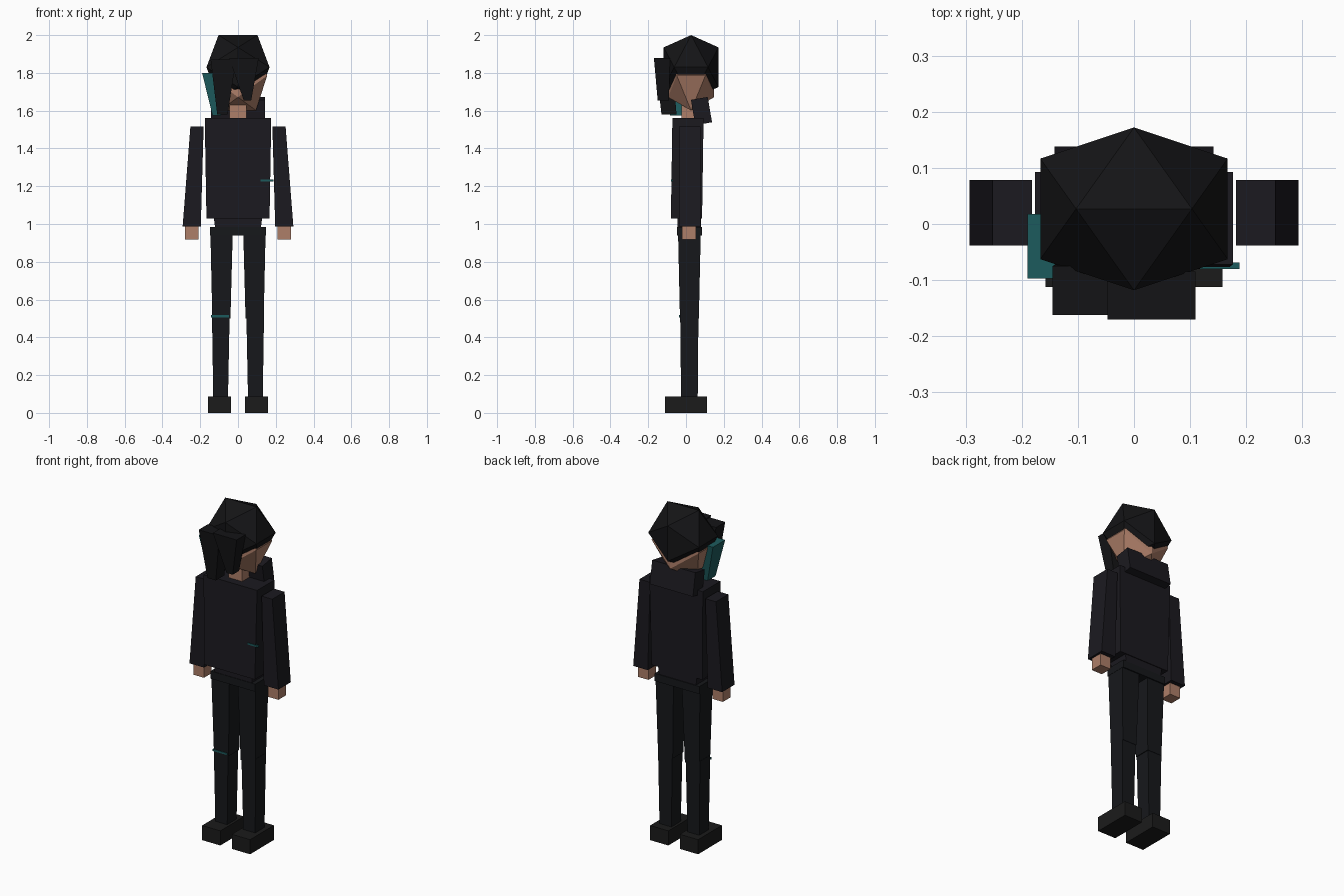
import bpy, bmesh
from mathutils import Vector, Matrix

if "Cube" in bpy.data.objects:
    bpy.data.objects.remove(bpy.data.objects["Cube"])


def mat(name, r, g, b):
    m = bpy.data.materials.new(name)
    m.diffuse_color = (r, g, b, 1)
    m.use_nodes = True
    m.node_tree.nodes["Principled BSDF"].inputs["Base Color"].default_value = m.diffuse_color
    return m


HAIR = mat("hair black", .007, .007, .008)
JACKET = mat("jacket black", .011, .010, .014)
TROUSER = mat("trouser black", .008, .009, .011)
SHOE = mat("shoe black", .011, .011, .011)
SKIN = mat("skin", .42, .21, .14)
TEAL = mat("teal", .012, .105, .11)


def finish(name, bm, material):
    bmesh.ops.recalc_face_normals(bm, faces=bm.faces)
    me = bpy.data.meshes.new(name)
    bm.to_mesh(me)
    bm.free()
    me.materials.append(material)
    ob = bpy.data.objects.new(name, me)
    bpy.context.collection.objects.link(ob)
    return ob


def block(name, z0, z1, bottom, top, material, side=1):
    """Tapered box; bottom and top are (x0, x1, y0, y1), side=-1 mirrors it."""
    bm = bmesh.new()
    rings = []
    for z, (x0, x1, y0, y1) in ((z0, bottom), (z1, top)):
        pts = ((x0, y0), (x1, y0), (x1, y1), (x0, y1))
        rings.append([bm.verts.new((side * x, y, z)) for x, y in pts])
    lo, hi = rings
    bm.faces.new(lo)
    bm.faces.new(hi)
    for i in range(4):
        j = (i + 1) % 4
        bm.faces.new((lo[i], lo[j], hi[j], hi[i]))
    return finish(name, bm, material)


def gem(name, center, half, material):
    """Twenty-sided ball standing on an edge, sized by its half extents."""
    bm = bmesh.new()
    k = 2 / (1 + 5 ** .5)
    for a in (-1, 1):
        for b in (-1, 1):
            for p in ((a * k, 0, b), (0, a, b * k), (a, b * k, 0)):
                bm.verts.new([c + h * v for c, h, v in zip(center, half, p)])
    bmesh.ops.convex_hull(bm, input=bm.verts)
    return finish(name, bm, material)


# Head and hair
gem("head", (0, .027, 1.785), (.154, .122, .184), SKIN)
gem("hair_cap", (0, .027, 1.83), (.167, .145, .17), HAIR)
block("neck", 1.54, 1.66, (-.045, .045, -.025, .06), (-.045, .045, -.025, .06), SKIN)
block("fringe_left", 1.58, 1.87, (-.11, -.055, -.13, -.05), (-.145, -.01, -.162, -.075), HAIR)
block("fringe_right", 1.655, 1.88, (.03, .07, -.15, -.09), (-.047, .11, -.17, -.085), HAIR)
block("teal_lock", 1.575, 1.8, (-.135, -.09, -.085, -.01), (-.19, -.13, -.097, .018), TEAL)

# Torso, collar and hips
block("torso", 1.03, 1.56, (-.167, .167, -.08, .085), (-.176, .176, -.072, .093), JACKET)
block("waist", .97, 1.05, (-.12, .12, -.045, .08), (-.13, .13, -.045, .08), JACKET)
block("hips", .94, .985, (-.147, .147, -.048, .085), (-.147, .147, -.048, .085), TROUSER)
collar = block("collar", -.068, .068, (-.142, .142, -.045, .045), (-.142, .142, -.045, .045), JACKET)
collar.data.transform(Matrix.Translation((0, .082, 1.598)) @ Matrix.Rotation(.17, 4, 'X'))

# Arms, hands, legs and shoes
for side, s in (("left", -1), ("right", 1)):
    block(side + "_arm", .988, 1.515, (.197, .293, -.038, .078), (.182, .252, -.038, .078), JACKET, s)
    block(side + "_hand", .917, 1.0, (.21, .28, -.02, .053), (.21, .28, -.02, .053), SKIN, s)
    block(side + "_thigh", .5, .95, (.04, .136, -.032, .068), (.028, .146, -.042, .078), TROUSER, s)
    block(side + "_shin", .08, .53, (.053, .131, -.026, .062), (.044, .138, -.031, .066), TROUSER, s)
    block(side + "_shoe", 0, .087, (.038, .158, -.112, .112), (.038, .158, -.112, .112), SHOE, s)

# Teal trim
chest = (.118, .188, -.08, -.069)
block("chest_stripe", 1.226, 1.236, chest, chest, TEAL)
knee = (-.143, -.047, -.036, -.028)
block("knee_stripe", .506, .517, knee, knee, TEAL)
